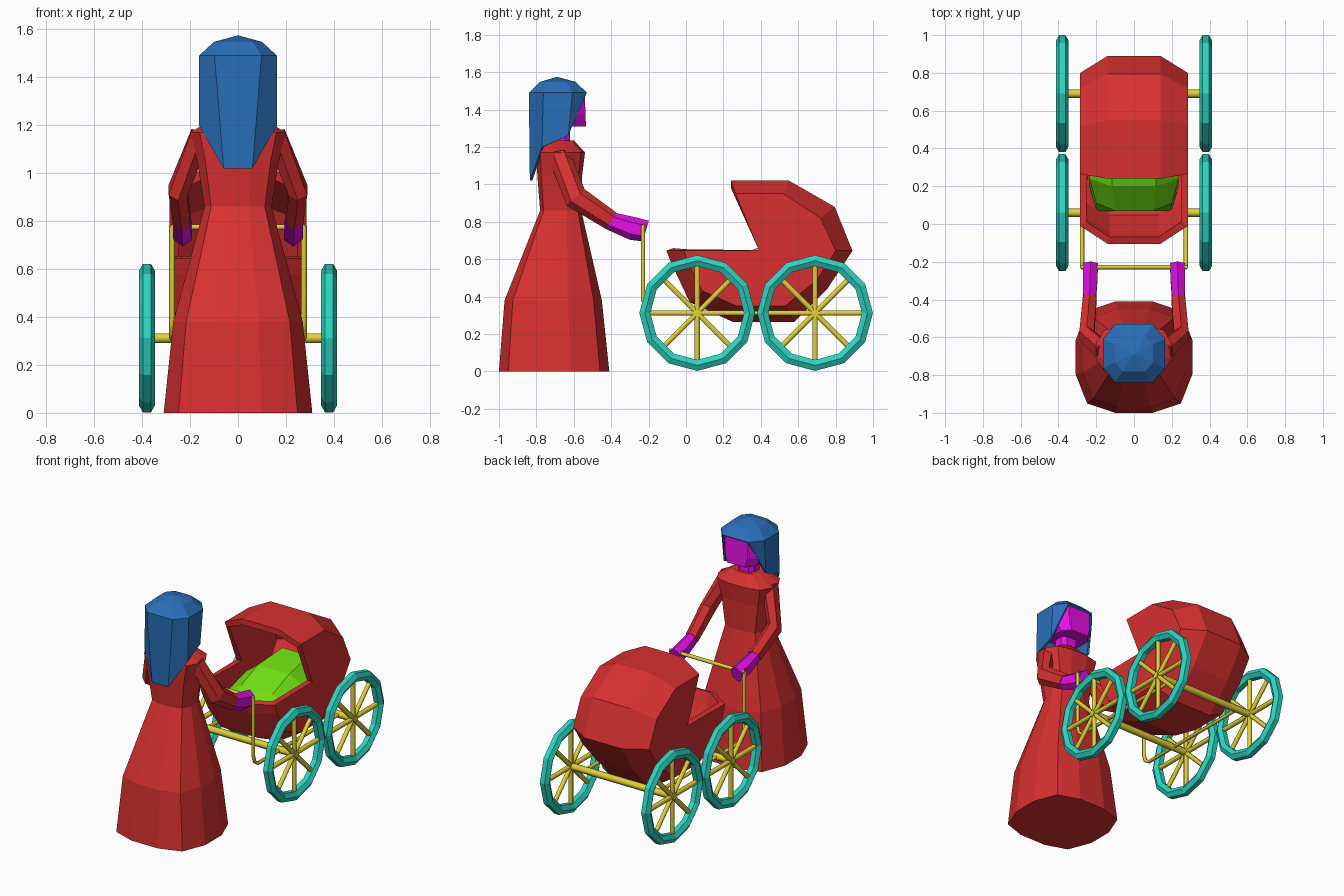
import bpy, bmesh, math
from mathutils import Vector, Matrix

if "Cube" in bpy.data.objects:
    bpy.data.objects.remove(bpy.data.objects["Cube"])

def material(name, rgb):
    m = bpy.data.materials.new(name)
    m.diffuse_color = (*rgb, 1)
    m.use_nodes = True
    m.node_tree.nodes["Principled BSDF"].inputs["Base Color"].default_value = m.diffuse_color
    return m

RED = material("red", (.69, .03, .03))
BLUE = material("blue", (.023, .16, .49))
TEAL = material("teal", (.026, .66, .53))
YELLOW = material("yellow", (.75, .63, .04))
PINK = material("magenta", (.8, .005, .8))
GREEN = material("green", (.16, .75, .005))

def finish(bm, name, mat, recalc=True):
    if recalc:
        bmesh.ops.recalc_face_normals(bm, faces=bm.faces)
    me = bpy.data.meshes.new(name)
    bm.to_mesh(me)
    bm.free()
    ob = bpy.data.objects.new(name, me)
    bpy.context.collection.objects.link(ob)
    me.materials.append(mat)
    return ob

def loft(name, rings, mat, cyclic=False):
    """Skin a list of equal-length closed rings, capping the ends."""
    bm = bmesh.new()
    vs = [[bm.verts.new(p) for p in r] for r in rings]
    n = len(vs[0])
    pairs = list(zip(vs, vs[1:])) + ([(vs[-1], vs[0])] if cyclic else [])
    for a, b in pairs:
        for i in range(n):
            j = (i + 1) % n
            bm.faces.new((a[i], a[j], b[j], b[i]))
    if not cyclic:
        bm.faces.new(vs[0])
        bm.faces.new(vs[-1])
    return finish(bm, name, mat)

Q12 = [(1, .3), (.8, .83), (.32, 1)]
Q8 = [(1, .5), (.6, 1)]

def section(z, hx, y0, y1, quarter=Q12):
    """Horizontal rounded-box ring from a mirrored quarter outline."""
    q, r = quarter, quarter[::-1]
    pts = q + [(-x, y) for x, y in r] + [(-x, -y) for x, y in q] + [(x, -y) for x, y in r]
    return [Vector((x * hx, (y0 + y1) / 2 + y * (y1 - y0) / 2, z)) for x, y in pts]

def disc(c, d, ru, rv, n=6):
    """Ring across a limb: ru sideways, rv in the limb's bending plane."""
    d = Vector(d).normalized()
    u = (Vector((1, 0, 0)) - d * d.x).normalized()
    v = d.cross(u)
    return [Vector(c) + u * ru * math.cos(a) + v * rv * math.sin(a)
            for a in [2 * math.pi * (i + .5) / n for i in range(n)]]

def rod(name, paths, r, mat):
    cu = bpy.data.curves.new(name, 'CURVE')
    cu.dimensions = '3D'
    cu.bevel_depth = r
    cu.bevel_resolution = 1
    cu.use_fill_caps = True
    for path in paths:
        s = cu.splines.new('POLY')
        s.points.add(len(path) - 1)
        for p, co in zip(s.points, path):
            p.co = (*co, 1)
    ob = bpy.data.objects.new(name, cu)
    bpy.context.collection.objects.link(ob)
    cu.materials.append(mat)

# Dress
loft("dress", [section(0, .31, -1, -.41), section(.38, .27, -.97, -.45),
               section(.86, .14, -.78, -.56), section(1.05, .17, -.795, -.555),
               section(1.17, .2, -.80, -.54), section(1.235, .09, -.75, -.6)], RED)

# Neck and head
loft("neck", [section(1.2, .06, -.73, -.62, Q8), section(1.34, .06, -.73, -.62, Q8)], PINK)
loft("head", [section(1.31, .11, -.75, -.535, Q8), section(1.37, .14, -.79, -.537, Q8),
              section(1.5, .145, -.8, -.542, Q8)], PINK)

# Hair: domed cap with a curtain around the sides and back
bm = bmesh.new()
pole = bm.verts.new((0, -.69, 1.575))
cap = [bm.verts.new(p) for p in section(1.548, .1, -.78, -.59, Q8)]
rim = [bm.verts.new(p) for p in section(1.49, .163, -.84, -.53, Q8)]
for i in range(8):
    j = (i + 1) % 8
    bm.faces.new((pole, cap[i], cap[j]))
    bm.faces.new((cap[i], rim[i], rim[j], cap[j]))
low = {}
for right, left, (x, y, z) in ((0, 3, (.158, -.63, 1.26)), (7, 4, (.163, -.77, 1.2)),
                               (6, 5, (.06, -.835, 1.02))):
    low[right] = bm.verts.new((x, y, z))
    low[left] = bm.verts.new((-x, y, z))
order = [3, 4, 5, 6, 7, 0]
for a, b in zip(order, order[1:]):
    bm.faces.new((rim[a], low[a], low[b], rim[b]))
bm.faces.new((rim[1], rim[0], low[0]))
bm.faces.new((rim[2], low[3], rim[3]))
bmesh.ops.recalc_face_normals(bm, faces=bm.faces)
if pole.link_faces[0].normal.z < 0:
    bmesh.ops.reverse_faces(bm, faces=bm.faces)
hair = finish(bm, "hair", BLUE, False)
hair.modifiers.new("thickness", 'SOLIDIFY').thickness = .014

# Sleeves and hands
for s, side in ((1, "right"), (-1, "left")):
    loft(side + "_sleeve", [disc((s * .155, -.68, 1.16), (s * .5, .2, -1), .05, .06),
                            disc((s * .25, -.59, .93), (0, .75, -.8), .045, .065),
                            disc((s * .235, -.4, .805), (0, .8, -.5), .042, .052)], RED)
    loft(side + "_hand", [disc((s * .235, -.405, .805), (0, .8, -.5), .038, .05),
                          disc((s * .232, -.29, .765), (0, 1, -.2), .045, .062),
                          disc((s * .23, -.215, .75), (0, 1, -.3), .045, .058)], PINK)

# Pram body: middle profile and side profile, from hood edge round to the front rim
mid = [(.24, 1.02), (.55, 1.02), (.795, .88), (.89, .645), (.755, .44), (.58, .265),
       (.25, .265), (.02, .37), (-.075, .57), (-.105, .645)]
edge = [(.265, .95), (.52, .95), (.72, .82), (.8, .645), (.7, .49), (.53, .35),
        (.27, .35), (.09, .43), (.01, .58), (-.01, .645)]
bm = bmesh.new()
cols = [[bm.verts.new((x, y, z)) for y, z in prof]
        for x, prof in ((-.285, edge), (-.14, mid), (.14, mid), (.285, edge))]
for a, b in zip(cols, cols[1:]):
    for i in range(len(mid) - 1):
        bm.faces.new((a[i], b[i], b[i + 1], a[i + 1]))
for col in (cols[0], cols[3]):
    bm.faces.new(col + [bm.verts.new((col[0].co.x, .39, .648))])
bmesh.ops.recalc_face_normals(bm, faces=bm.faces)
bm.faces.ensure_lookup_table()
base = next(f for f in bm.faces if cols[1][5] in f.verts and cols[2][6] in f.verts)
if base.normal.z > 0:
    bmesh.ops.reverse_faces(bm, faces=bm.faces)
body = finish(bm, "pram_body", RED, False)
body.modifiers.new("thickness", 'SOLIDIFY').thickness = .04

# Blanket: arched cross-sections rising towards the hood
def arch(y, hx, side_z, top_z):
    return [(-hx, y, .42), (hx, y, .42), (hx, y + .04, side_z), (hx * .5, y, top_z),
            (-hx * .5, y, top_z), (-hx, y + .04, side_z)]
loft("blanket", [arch(.07, .2, .45, .47), arch(.2, .235, .52, .59),
                 arch(.38, .235, .57, .66), arch(.62, .2, .58, .69)], GREEN)

# Wheels: twelve-sided rims with hexagonal tube, spokes and axles
for y, end in ((.06, "front"), (.69, "rear")):
    for s, side in ((1, "right"), (-1, "left")):
        rings = []
        for k in range(12):
            a = math.pi * k / 6
            rings.append([(s * .38 + .034 * math.cos(t), y + (.28 + .034 * math.sin(t)) * math.cos(a),
                           .312 + (.28 + .034 * math.sin(t)) * math.sin(a))
                          for t in [math.pi * i / 3 for i in range(6)]])
        loft(f"{end}_{side}_wheel_rim", rings, TEAL, True)
        spokes = []
        for k in range(4):
            a = math.pi * k / 4
            dy, dz = .27 * math.cos(a), .27 * math.sin(a)
            spokes.append([(s * .38, y - dy, .312 - dz), (s * .38, y + dy, .312 + dz)])
        rod(f"{end}_{side}_spokes", spokes, .016, YELLOW)
    rod(end + "_axle", [[(-.4, y, .312), (.4, y, .312)]], .023, YELLOW)

# Handle and chassis rails
rails = [[(s * .275, -.23, .78), (s * .275, -.23, .385), (s * .275, -.215, .335),
          (s * .275, -.18, .312), (s * .275, .69, .312)] for s in (1, -1)]
rod("handle_and_rails", rails + [[(-.28, -.228, .775), (.28, -.228, .775)]], .012, YELLOW)
